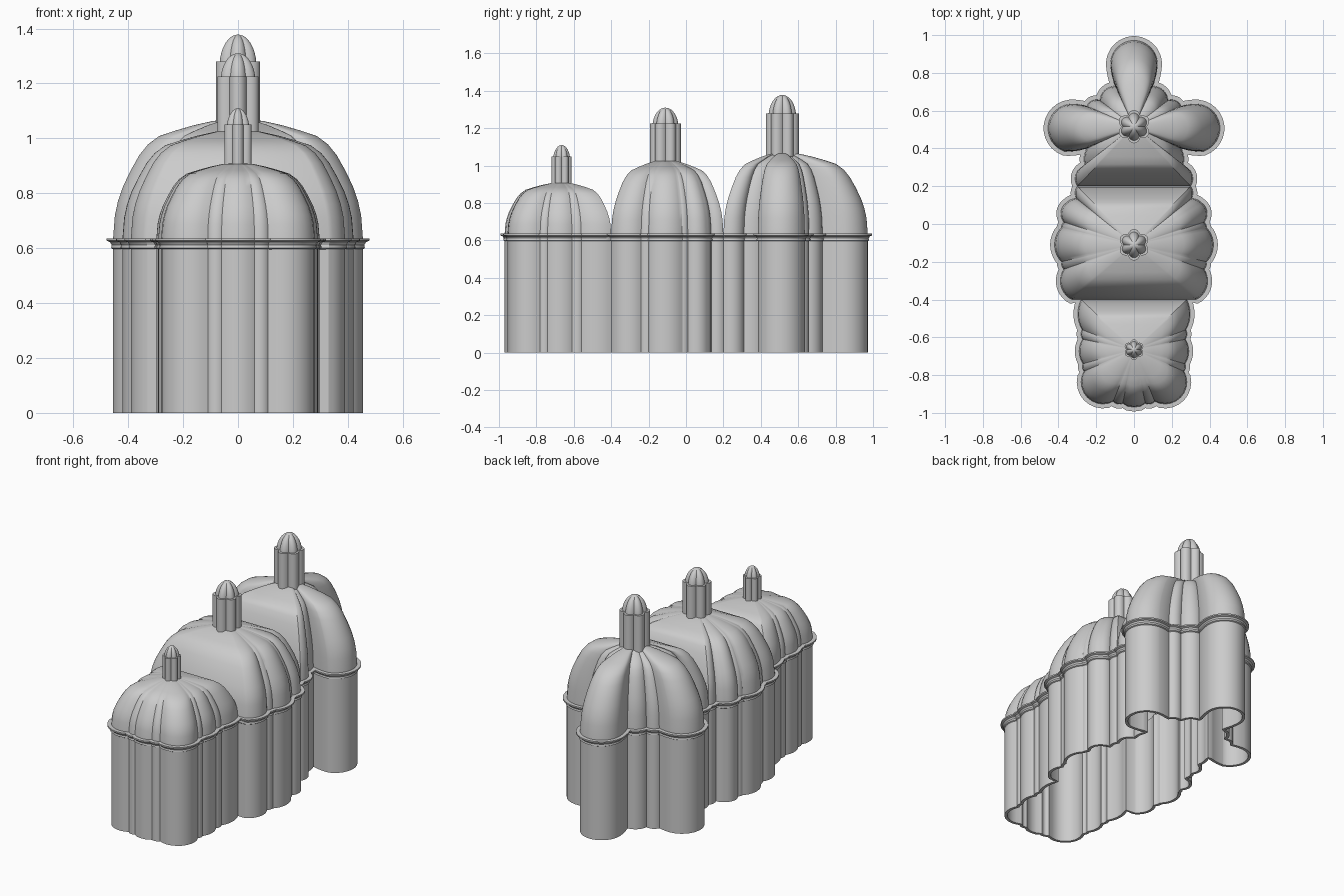
import bpy, bmesh
from math import sin, cos, pi, atan, radians
from mathutils import Vector

if "Cube" in bpy.data.objects:
    bpy.data.objects.remove(bpy.data.objects["Cube"])

stone = bpy.data.materials.new("grey stone")
stone.use_nodes = True
grey = (0.6, 0.6, 0.6, 1)
stone.diffuse_color = grey
stone.node_tree.nodes["Principled BSDF"].inputs["Base Color"].default_value = grey


def loft(name, rings, closed=False, cap=False, angle=30):
    """Skin a stack of equally long rings of points."""
    bm = bmesh.new()
    rows = [[bm.verts.new(p) for p in ring] for ring in rings]
    pairs = list(zip(rows, rows[1:]))
    if closed:
        pairs.append((rows[-1], rows[0]))
    for a, b in pairs:
        for i in range(len(a)):
            j = (i + 1) % len(a)
            bm.faces.new((a[i], a[j], b[j], b[i]))
    if cap:
        bm.faces.new(rows[-1])
    bmesh.ops.remove_doubles(bm, verts=bm.verts, dist=0.0002)
    bmesh.ops.recalc_face_normals(bm, faces=bm.faces)
    mesh = bpy.data.meshes.new(name)
    bm.to_mesh(mesh)
    bm.free()
    mesh.materials.append(stone)
    obj = bpy.data.objects.new(name, mesh)
    bpy.context.collection.objects.link(obj)
    bpy.ops.object.select_all(action="DESELECT")
    obj.select_set(True)
    bpy.context.view_layer.objects.active = obj
    bpy.ops.object.shade_smooth_by_angle(angle=radians(angle))
    return obj


def scallops(corners, steps=10):
    """Join (x, y, bulge) corners with outward arcs; bulge 0 is straight."""
    pts = []
    for (x0, y0, bulge), (x1, y1, _) in zip(corners, corners[1:]):
        a, b = Vector((x0, y0)), Vector((x1, y1))
        if bulge == 0:
            pts.append(a)
            continue
        half = (b - a) / 2
        out = Vector((half.y, -half.x))
        sweep = 2 * atan(bulge)
        for i in range(steps):
            t = sweep * (2 * i / steps - 1)
            along = sin(t) / sin(sweep)
            rise = (cos(t) - cos(sweep)) / sin(sweep)
            pts.append((a + b) / 2 + half * along + out * rise)
    pts.append(Vector(corners[-1][:2]))
    return pts


def mirrored(half):
    """Close a right-hand outline with its mirror image."""
    return half + [Vector((-p.x, p.y)) for p in reversed(half) if p.x > 0.0001]


def offset(outline, d):
    """Move an outline outwards by d."""
    res = []
    n = len(outline)
    for i, p in enumerate(outline):
        t = (p - outline[i - 1]).normalized() + (outline[(i + 1) % n] - p).normalized()
        res.append(p + Vector((t.y, -t.x)).normalized() * d)
    return res


# Plan of the three halls, right half, front to back
front_half = scallops([
    (0, -0.97, 0), (0.035, -0.965, 0), (0.06, -0.95, 0.35), (0.11, -0.94, 0.75),
    (0.265, -0.78, 0.3), (0.27, -0.74, 0.3), (0.272, -0.61, 0.3),
    (0.275, -0.56, 0.25), (0.28, -0.4, 0)])
middle_half = scallops([
    (0.33, -0.4, 0.45), (0.372, -0.24, 0.2), (0.385, -0.2, 0.4),
    (0.385, -0.02, 0.2), (0.372, 0.01, 0.45), (0.355, 0.115, 0.2),
    (0.305, 0.135, 0.3), (0.3, 0.2, 0)])
back_half = scallops([
    (0.3, 0.2, 0.5), (0.26, 0.31, 0.2), (0.25, 0.4, 0.1), (0.37, 0.385, 0.8),
    (0.34, 0.635, 0.08), (0.25, 0.625, 0.4), (0.18, 0.655, 0.4),
    (0.1, 0.73, 0.08), (0.125, 0.845, 0.414), (0, 0.972, 0)], 12)
plan = mirrored(front_half + middle_half + back_half[1:])


def plan_rings(profile):
    return [[(p.x, p.y, z) for p in offset(plan, d)] for d, z in profile]


# Hollow scalloped wall, open underneath
loft("scalloped_wall", plan_rings(
    [(-0.018, 0), (0, 0), (0, 0.63), (-0.018, 0.63)]), closed=True)

# Moulded cornice with a projecting flange
loft("cornice", plan_rings(
    [(-0.002, 0.595), (0.007, 0.6), (0.005, 0.612), (0.011, 0.622),
     (0.023, 0.627), (0.023, 0.636), (-0.004, 0.636)]), closed=True)

# Height against distance from the axis, shared by all domes
DOME = [(1, 0), (0.985, 0.2), (0.96, 0.32), (0.92, 0.44), (0.86, 0.57),
        (0.79, 0.7), (0.72, 0.79), (0.63, 0.86), (0.5, 0.905),
        (0.35, 0.95), (0.2, 0.985), (0.05, 1), (0, 1)]
BASE = 0.632


def dome(name, half, cy, top):
    centre = Vector((0, cy))
    rings = []
    for s, h in DOME:
        ring = [centre + (p - centre) * s for p in mirrored(half)]
        rings.append([(p.x, p.y, BASE + (top - BASE) * h) for p in ring])
    loft(name, rings, angle=35)


def lobed_ring(cy, radius, depth, z, count=72):
    ring = []
    for i in range(count):
        a = 2 * pi * i / count
        r = radius * (1 - depth + depth * abs(sin(3 * a + pi)))if depth < 0 else \
            radius * (1 - depth * (1 - abs(cos(3 * (a - pi / 2)))))
        ring.append((r * cos(a), cy + r * sin(a), z))
    return ring


def finial(name, cy, radius, low, high, tip):
    # Six-lobed shaft with a ribbed, rounded cap
    loft(name + "_shaft", [lobed_ring(cy, radius, 0.24, z) for z in (low, high)],
         cap=True)
    cap = []
    for i in range(11):
        t = pi / 2 * i / 10
        cap.append(lobed_ring(cy, radius * 0.84 * cos(t), 0.2,
                              high - 0.02 + (tip - high + 0.02) * sin(t)))
    loft(name + "_cap", cap)


for name, half, cy, top, radius, high, tip in (
        ("front", front_half, -0.665, 0.91, 0.054, 1.05, 1.11),
        ("middle", middle_half, -0.11, 1.03, 0.083, 1.225, 1.31),
        ("back", back_half, 0.515, 1.07, 0.088, 1.28, 1.378)):
    dome(name + "_dome", half, cy, top)
    finial(name + "_finial", cy, radius, top - 0.03, high, tip)
